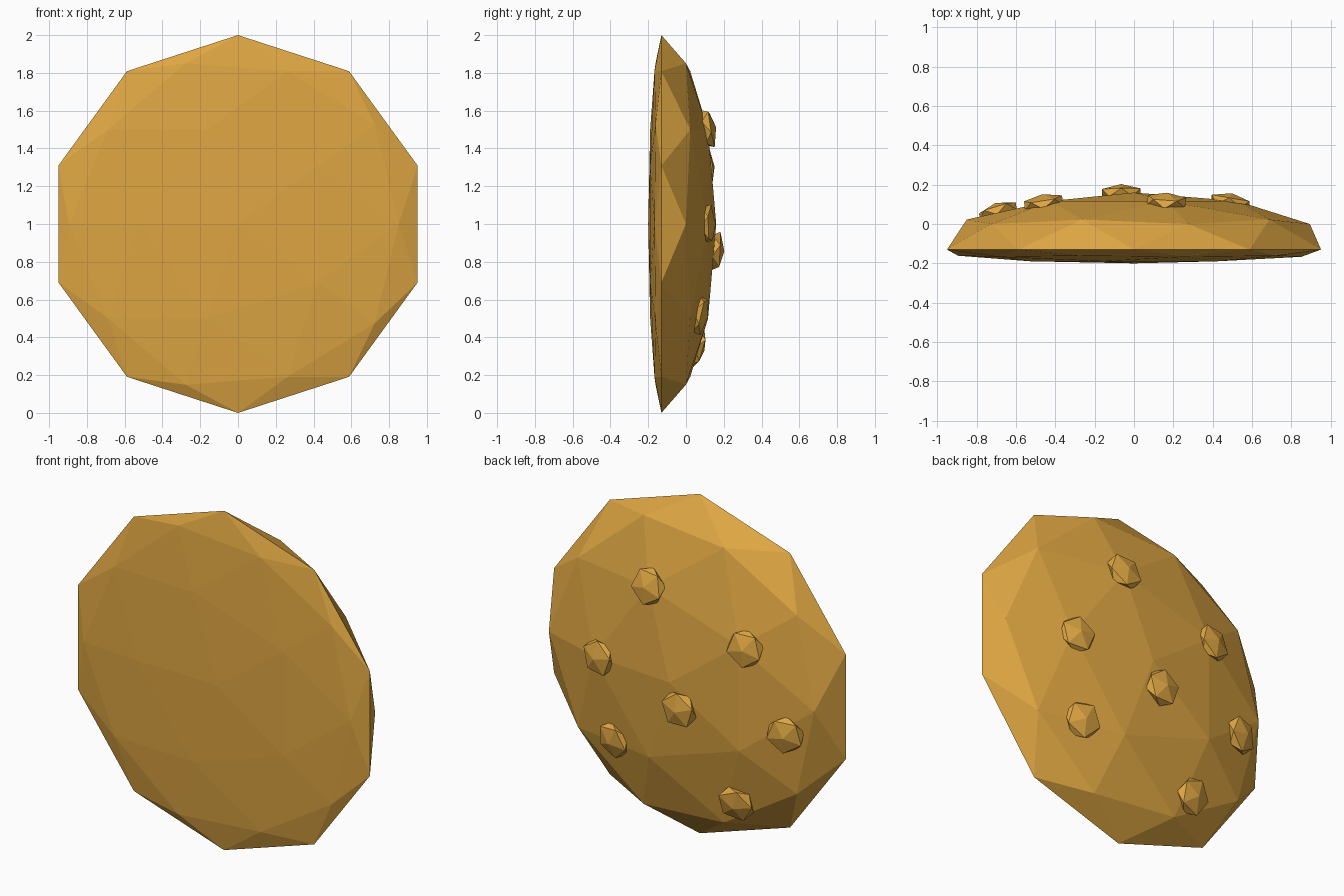
import bpy, math
from mathutils import Matrix, Vector

if "Cube" in bpy.data.objects:
    bpy.data.objects.remove(bpy.data.objects["Cube"])

dough = bpy.data.materials.new("golden_dough")
dough.diffuse_color = (0.73, 0.38, 0.055, 1)
dough.use_nodes = True
dough.node_tree.nodes["Principled BSDF"].inputs["Base Color"].default_value = dough.diffuse_color

RIM_Y, BACK, FRONT = -0.13, 0.29, 0.07   # rim plane, dome depth behind and in front


def ico(name, subdivisions):
    bpy.ops.mesh.primitive_ico_sphere_add(subdivisions=subdivisions, radius=1)
    ob = bpy.context.object
    ob.name = name
    ob.data.materials.append(dough)
    return ob


# Biscuit: low-poly sphere with its pole on +y, squashed deeper at the back
biscuit = ico("biscuit", 2)
biscuit.data.transform(Matrix.Rotation(-math.pi / 2, 4, 'X'))
for v in biscuit.data.vertices:
    v.co.y = RIM_Y + v.co.y * (BACK if v.co.y > 0 else FRONT)
    v.co.z += 1

# Chips: flattened icosahedra lying along the domed back (centre, spin in degrees)
chips = [
    ((0.165, 0.115, 1.505), 10),
    ((0.490, 0.112, 1.000), 40),
    ((-0.460, 0.107, 1.300), 25),
    ((-0.065, 0.158, 0.857), 55),
    ((0.420, 0.073, 0.515), 15),
    ((-0.692, 0.064, 0.837), 30),
    ((-0.365, 0.055, 0.342), 50),
]
for i, (centre, spin) in enumerate(chips, 1):
    x, y, z = centre
    chip = ico(f"chip_{i}", 1)
    normal = Vector((x, (y - RIM_Y) / BACK ** 2, z - 1))
    tilt = Vector((0, 0, 1)).rotation_difference(normal).to_matrix().to_4x4()
    chip.data.transform(Matrix.Translation(centre) @ tilt
                        @ Matrix.Diagonal((0.115, 0.115, 0.045, 1))
                        @ Matrix.Rotation(math.radians(spin), 4, 'Z'))
